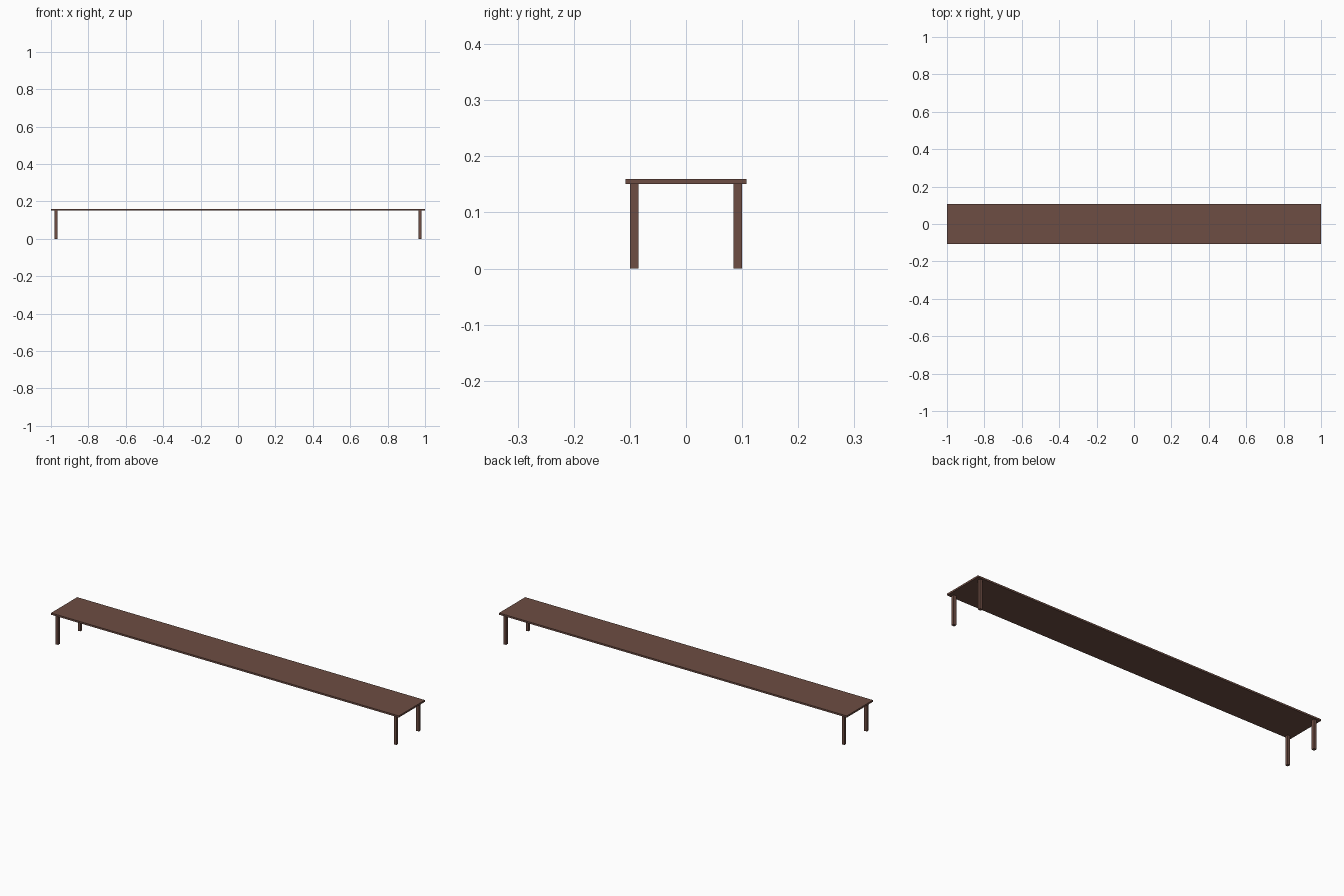
import bpy

if "Cube" in bpy.data.objects:
    bpy.data.objects.remove(bpy.data.objects["Cube"])

# Single brown wood colour
wood = bpy.data.materials.new("brown wood")
wood.diffuse_color = (0.153, 0.074, 0.056, 1.0)
wood.use_nodes = True
wood.node_tree.nodes["Principled BSDF"].inputs["Base Color"].default_value = wood.diffuse_color


def box(name, lo, hi):
    """Axis-aligned box between two corners."""
    bpy.ops.mesh.primitive_cube_add(size=1, location=[(a + b) / 2 for a, b in zip(lo, hi)])
    ob = bpy.context.object
    ob.name = name
    ob.scale = [b - a for a, b in zip(lo, hi)]
    bpy.ops.object.transform_apply(location=False, rotation=False, scale=True)
    ob.data.materials.append(wood)
    return ob


TOP_Z, UNDER_Z = 0.16, 0.151
LEG_X, LEG_Y, HALF = 0.973, 0.092, 0.0075

# Long thin plank top
box("bench_top", (-1, -0.1075, UNDER_Z), (1, 0.1075, TOP_Z))

# Four square legs, one near each corner
for sx, side in ((-1, "left"), (1, "right")):
    for sy, end in ((-1, "front"), (1, "back")):
        x, y = sx * LEG_X, sy * LEG_Y
        box(f"{end}_{side}_leg", (x - HALF, y - HALF, 0), (x + HALF, y + HALF, UNDER_Z))
